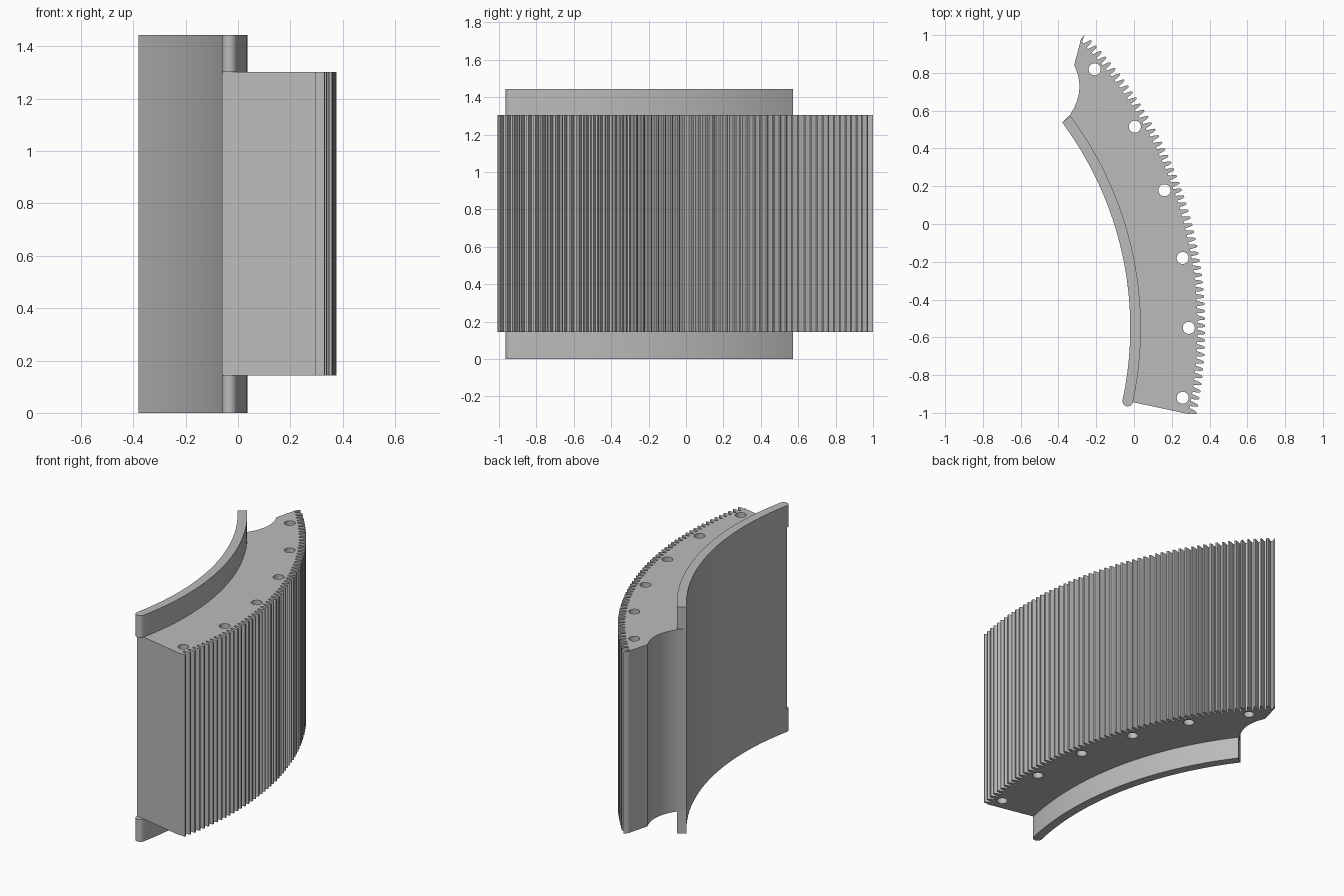
import bpy
from math import radians, cos, sin, pi

if "Cube" in bpy.data.objects:
    bpy.data.objects.remove(bpy.data.objects["Cube"], do_unlink=True)

# Shared arc centre and main dimensions
CX, CY = -1.84, -0.55
R_IN, R_LIP, R_ROOT, R_TIP = 1.82, 1.876, 2.176, 2.217
A_START, A_END = -12.1, 36.7
Z_LOW, Z_HIGH, Z_TOP = 0.143, 1.303, 1.443

grey = bpy.data.materials.new("plain grey")
grey.use_nodes = True
grey.diffuse_color = (0.5, 0.5, 0.5, 1)
grey.node_tree.nodes["Principled BSDF"].inputs["Base Color"].default_value = (0.5, 0.5, 0.5, 1)


def polar(r, deg):
    return CX + r * cos(radians(deg)), CY + r * sin(radians(deg))


def arc(r, a, b, n):
    return [polar(r, a + (b - a) * i / n) for i in range(n + 1)]


def circle(center, r, a=0.0, b=2 * pi, n=24):
    return [(center[0] + r * cos(a + (b - a) * i / n),
             center[1] + r * sin(a + (b - a) * i / n)) for i in range(n)]


def extrude_outline(name, loops, z0, z1):
    """Solid from a filled outline; any further loops become holes."""
    curve = bpy.data.curves.new(name, "CURVE")
    curve.dimensions = "2D"
    curve.fill_mode = "BOTH"
    curve.extrude = (z1 - z0) / 2
    for loop in loops:
        spline = curve.splines.new("POLY")
        spline.points.add(len(loop) - 1)
        for point, (x, y) in zip(spline.points, loop):
            point.co = (x, y, 0, 1)
        spline.use_cyclic_u = True
    obj = bpy.data.objects.new(name, curve)
    bpy.context.collection.objects.link(obj)
    obj.location.z = (z0 + z1) / 2
    bpy.ops.object.select_all(action="DESELECT")
    obj.select_set(True)
    bpy.context.view_layer.objects.active = obj
    bpy.ops.object.convert(target="MESH")
    obj = bpy.context.view_layer.objects.active
    # Weld caps to walls and make normals consistent
    bpy.ops.object.mode_set(mode="EDIT")
    bpy.ops.mesh.select_all(action="SELECT")
    bpy.ops.mesh.remove_doubles(threshold=0.0001)
    bpy.ops.mesh.normals_make_consistent(inside=False)
    bpy.ops.object.mode_set(mode="OBJECT")
    obj.data.materials.clear()
    obj.data.materials.append(grey)
    bpy.ops.object.shade_smooth_by_angle(angle=radians(25))
    return obj


# Toothed outer edge, one tooth per degree
tooth = [(0.05, R_ROOT), (0.07, 2.202), (0.16, R_TIP), (0.4, R_TIP),
         (0.56, 2.203), (0.74, R_ROOT)]
outline = [polar(R_IN, A_START), polar(2.187, A_START)]
for k in range(56):
    outline += [polar(r, -12 + k + f) for f, r in tooth]
outline += [polar(2.18, 44.1), polar(2.213, 44.5), (-0.28, 0.98)]

# Scalloped far end, as a smooth bow between two corners
x0, y0, x1, y1 = -0.317, 0.841, -0.34, 0.577
for i in range(17):
    t = i / 16
    outline.append((x0 + (x1 - x0) * t + 0.155 * t * (1 - t),
                    y0 + (y1 - y0) * t))
outline += arc(R_IN, A_END, A_START, 48)[:-1]

# Segment body with six through holes
holes = [circle(polar(2.13, a), 0.032) for a in range(-10, 41, 10)]
extrude_outline("toothed_segment", [outline] + holes, Z_LOW, Z_HIGH)

# Curved lips above and below, rounded at the near end
middle = (R_IN + R_LIP) / 2
a0 = radians(A_START)
lip = arc(R_LIP, A_START, A_END, 48) + arc(R_IN, A_END, A_START, 48)
lip += circle(polar(middle, A_START), (R_LIP - R_IN) / 2, a0 + pi, a0 + 2 * pi, 12)[1:]
extrude_outline("lower_lip", [lip], 0, Z_LOW)
extrude_outline("upper_lip", [lip], Z_HIGH, Z_TOP)
